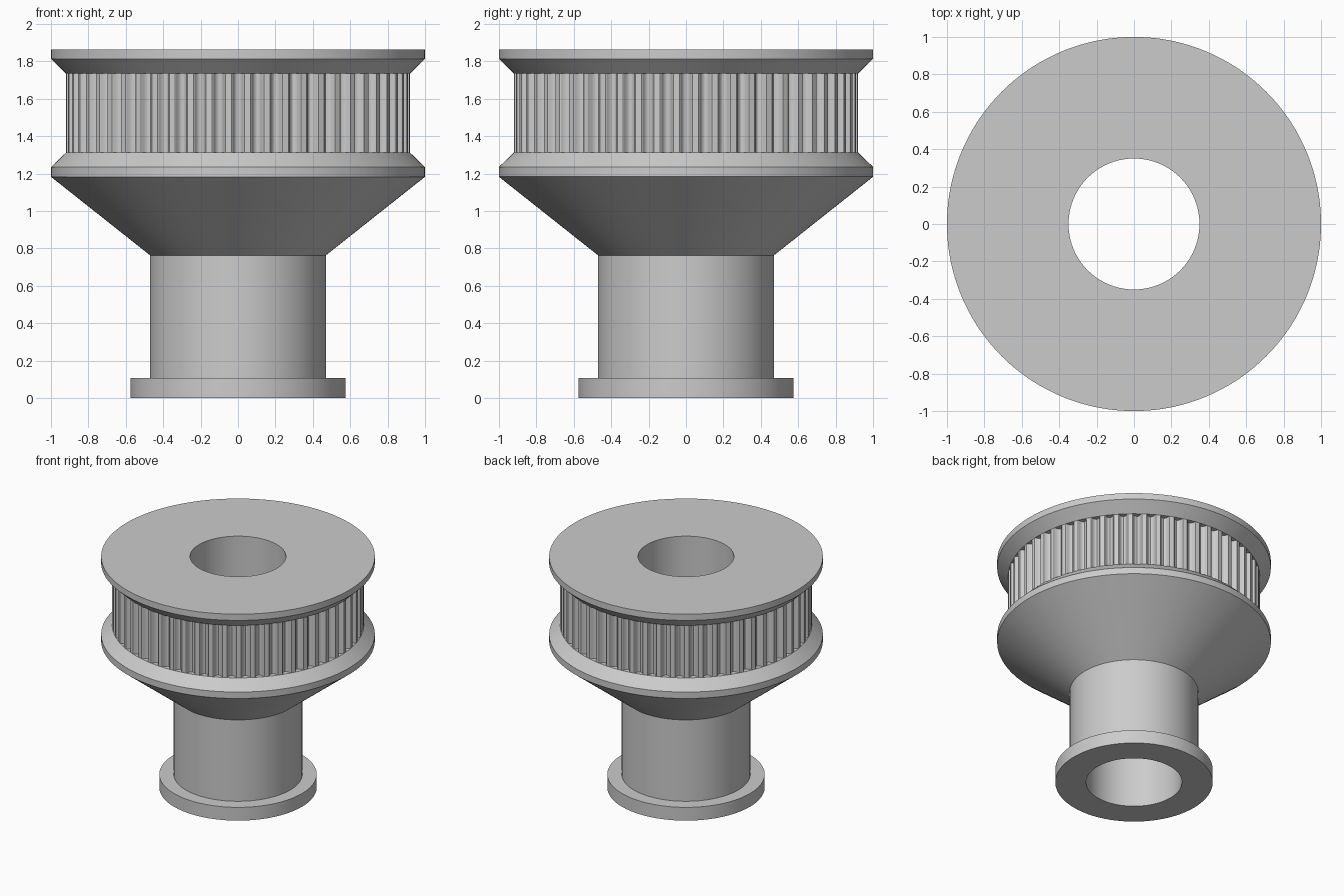
import bpy, bmesh
from math import cos, sin, tau

if "Cube" in bpy.data.objects:
    bpy.data.objects.remove(bpy.data.objects["Cube"])

metal = bpy.data.materials.new("light grey metal")
metal.use_nodes = True
grey = (0.6, 0.6, 0.6, 1)
metal.diffuse_color = grey
metal.node_tree.nodes["Principled BSDF"].inputs["Base Color"].default_value = grey

TEETH = 56
DEPTH = 0.039
RIM = 0.92
BORE = 0.35

# One belt groove: (position within the pitch, share of the full depth)
half = [(0.1, 0.93), (0.2, 0.68), (0.26, 0.3), (0.29, 0.1), (0.34, 0)]
groove = [(-t, d) for t, d in reversed(half)] + [(0, 1)] + half
steps = [((i + t) * tau / TEETH, d * DEPTH) for i in range(TEETH) for t, d in groove]

# Lathe profile (radius, height, toothed), closed through the bore
profile = [
    (BORE, 0, False), (0.575, 0, False), (0.575, 0.107, False),      # foot collar
    (0.47, 0.107, False), (0.47, 0.763, False),                      # hub
    (1, 1.183, False), (1, 1.235, False), (RIM, 1.312, False),       # cone and lower flange
    (RIM, 1.312, True), (RIM, 1.735, True),                          # belt teeth
    (RIM, 1.735, False), (1, 1.813, False), (1, 1.863, False),       # upper flange
    (BORE, 1.863, False),
]

bm = bmesh.new()
rings = []
for radius, z, toothed in profile:
    ring = []
    for angle, cut in steps:
        r = radius - (cut if toothed else 0)
        ring.append(bm.verts.new((r * cos(angle), r * sin(angle), z)))
    rings.append(ring)

n = len(steps)
for a, b in zip(rings, rings[1:] + rings[:1]):
    for i in range(n):
        j = (i + 1) % n
        bm.faces.new((a[i], a[j], b[j], b[i]))

# Close the groove ends cleanly where they meet the flanges
bmesh.ops.remove_doubles(bm, verts=bm.verts, dist=0.0001)
bmesh.ops.recalc_face_normals(bm, faces=bm.faces)

mesh = bpy.data.meshes.new("belt_pulley")
bm.to_mesh(mesh)
bm.free()
mesh.materials.append(metal)
pulley = bpy.data.objects.new("belt_pulley", mesh)
bpy.context.collection.objects.link(pulley)

bpy.ops.object.select_all(action="DESELECT")
pulley.select_set(True)
bpy.context.view_layer.objects.active = pulley
bpy.ops.object.shade_smooth_by_angle(angle=0.5)
